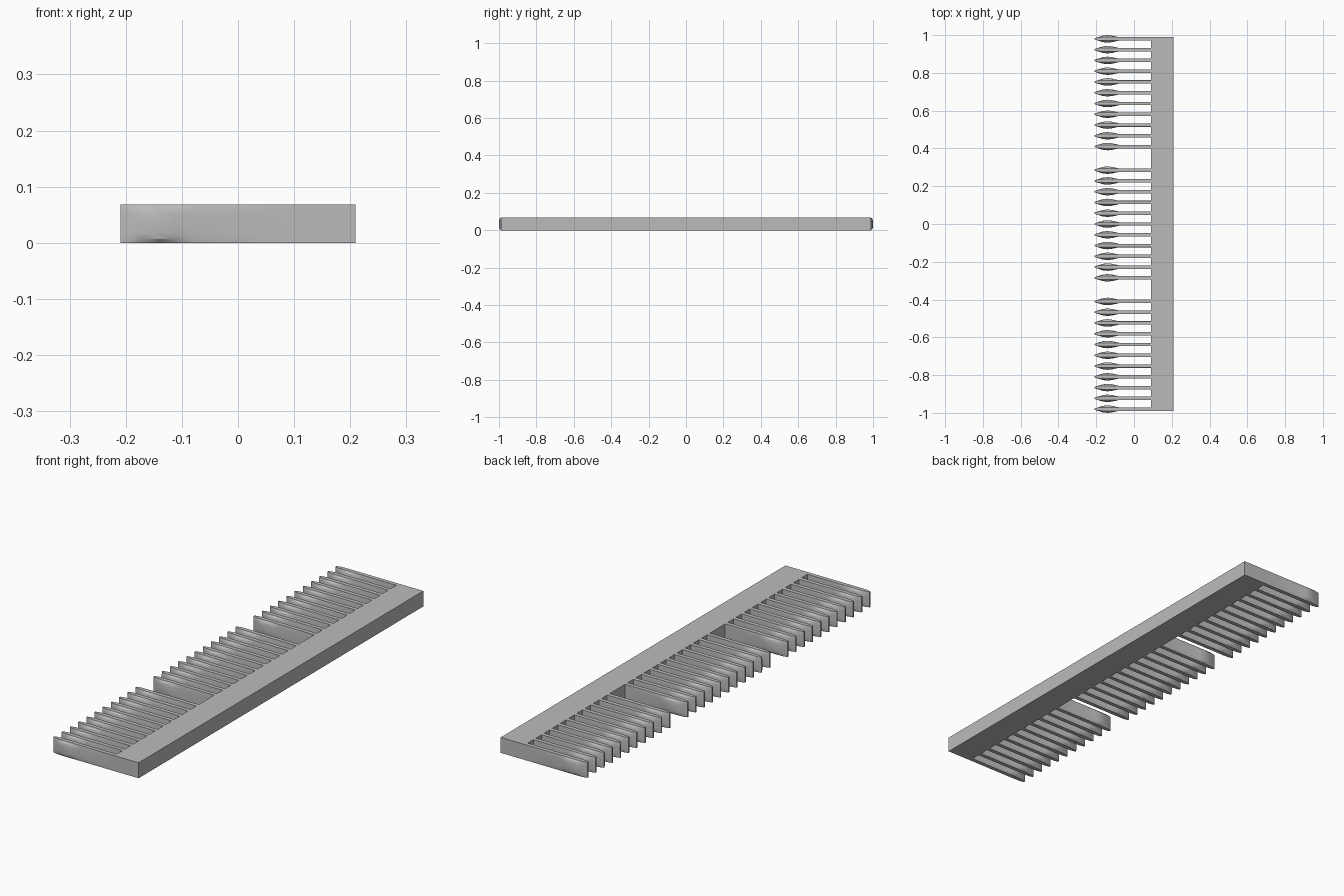
import bpy, bmesh, math

cube = bpy.data.objects.get("Cube")
if cube:
    bpy.data.objects.remove(cube, do_unlink=True)

HEIGHT = 0.068
BACK_X = 0.09
PITCH = 0.057
THIN = 0.009

grey = bpy.data.materials.new("plain grey")
grey.use_nodes = True
grey.diffuse_color = (0.5, 0.5, 0.5, 1)
grey.node_tree.nodes["Principled BSDF"].inputs["Base Color"].default_value = (0.5, 0.5, 0.5, 1)


def make_mesh(name, sections):
    """Skin a row of closed cross-sections and cap both ends."""
    bm = bmesh.new()
    rings = [[bm.verts.new(p) for p in ring] for ring in sections]
    for a, b in zip(rings, rings[1:]):
        for i in range(len(a)):
            j = (i + 1) % len(a)
            bm.faces.new((a[i], a[j], b[j], b[i]))
    bm.faces.new(rings[0])
    bm.faces.new(rings[-1])
    bmesh.ops.recalc_face_normals(bm, faces=bm.faces)
    mesh = bpy.data.meshes.new(name)
    bm.to_mesh(mesh)
    bm.free()
    mesh.materials.append(grey)
    return mesh


def add(name, mesh, y=0):
    obj = bpy.data.objects.new(name, mesh)
    obj.location.y = y
    bpy.context.collection.objects.link(obj)
    return obj


def tooth_ring(x, edge, mid):
    """Cross-section: narrow at top and bottom, swollen between."""
    low = [(edge, 0), (edge + (mid - edge) * 0.75, 0.007), (mid, 0.018)]
    side = low + [(w, HEIGHT - z) for w, z in reversed(low)]
    return [(x, w, z) for w, z in side] + [(x, -w, z) for w, z in reversed(side)]


# Tooth: pointed tip, swollen head, thin straight shaft
stations = [(-0.209, 0.003, 0.0032), (-0.19, 0.008, 0.0095), (-0.165, THIN, 0.017),
            (-0.14, THIN, 0.02), (-0.115, THIN, 0.017), (-0.08, THIN, 0.0092),
            (BACK_X, THIN, 0.0092)]
tooth = make_mesh("tooth", [tooth_ring(*s) for s in stations])
first = None
for group, centre in enumerate((-0.695, 0, 0.695)):
    for i in range(11):
        obj = add(f"tooth_{group + 1}_{i + 1}", tooth, centre + (i - 5) * PITCH)
        first = first or obj

# Shared tooth mesh: smooth head, sharp edges
bpy.ops.object.select_all(action="DESELECT")
first.select_set(True)
bpy.context.view_layer.objects.active = first
bpy.ops.object.shade_smooth_by_angle(angle=math.radians(30))

# Spine bar
END = 0.695 + 5 * PITCH + THIN
spine = make_mesh("spine", [[(x, -END, 0), (x, END, 0), (x, END, HEIGHT), (x, -END, HEIGHT)]
                            for x in (BACK_X, 0.209)])
add("spine", spine)
